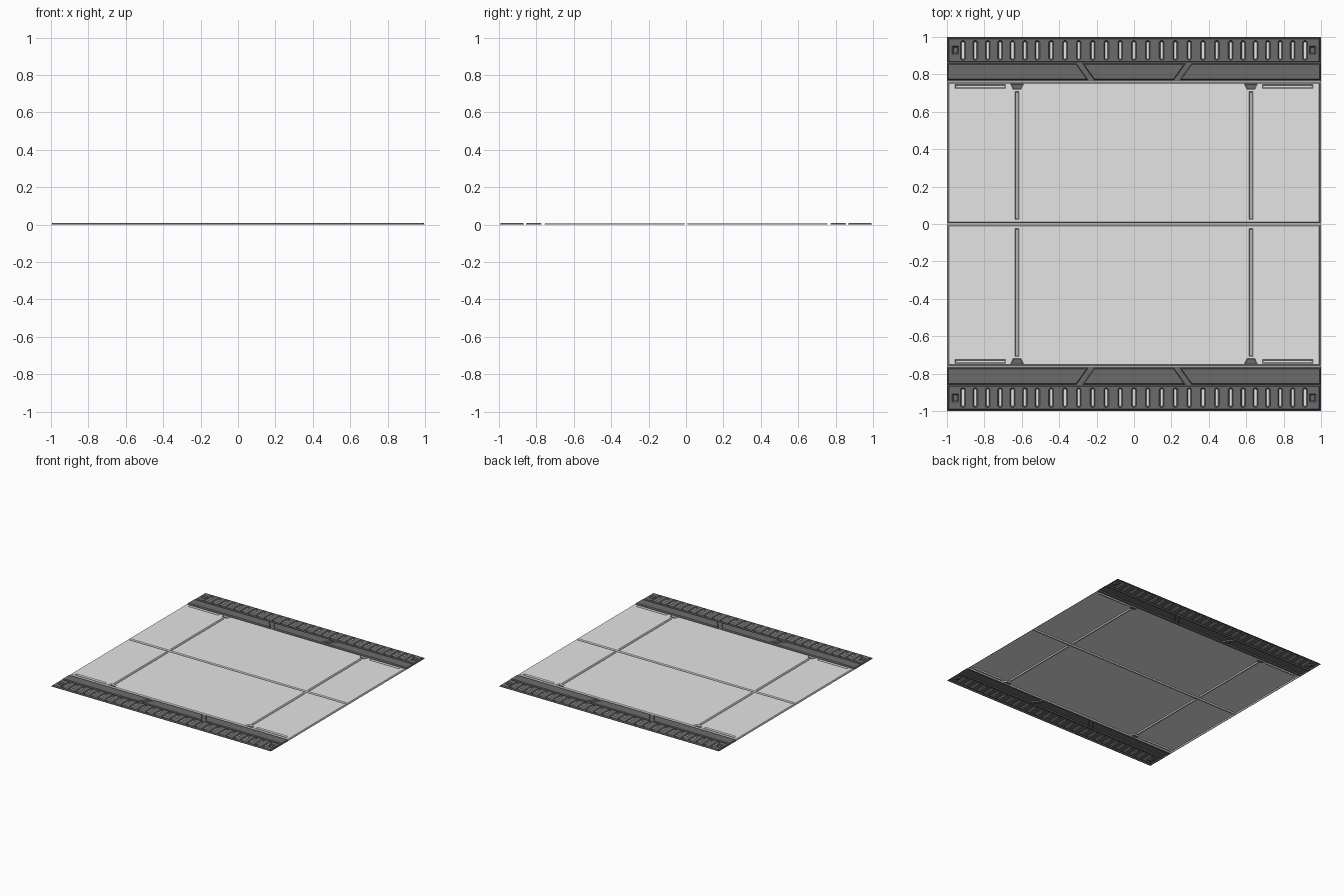
import bpy, bmesh
from mathutils import Vector

if "Cube" in bpy.data.objects:
    bpy.data.objects.remove(bpy.data.objects["Cube"])

H = 0.009         # panel height


def material(name, v):
    m = bpy.data.materials.new(name)
    m.diffuse_color = (v, v, v, 1)
    m.use_nodes = True
    m.node_tree.nodes["Principled BSDF"].inputs["Base Color"].default_value = m.diffuse_color
    return m


MATS = [material("light_grey", 0.78), material("dark_grey", 0.148)]
LIGHT, DARK = range(2)


def inset(pts, d):
    """Offset a convex counter-clockwise outline inwards by d."""
    out, n = [], len(pts)
    for i in range(n):
        p = Vector(pts[i])
        a = (p - Vector(pts[i - 1])).normalized()
        b = (Vector(pts[(i + 1) % n]) - p).normalized()
        na, nb = Vector((-a.y, a.x)), Vector((-b.y, b.x))
        out.append(tuple(p + (na + nb) * d / (1 + na.dot(nb))))
    return out


def rect(x0, x1, y0, y1, c=0.0):
    if c == 0:
        return [(x0, y0), (x1, y0), (x1, y1), (x0, y1)]
    return [(x0 + c, y0), (x1 - c, y0), (x1, y0 + c), (x1, y1 - c),
            (x1 - c, y1), (x0 + c, y1), (x0, y1 - c), (x0, y0 + c)]


def finish(name, bm):
    for f in bm.faces:
        f.normal_update()
        if f.normal.z < 0:
            f.normal_flip()
    me = bpy.data.meshes.new(name)
    bm.to_mesh(me)
    bm.free()
    for m in MATS:
        me.materials.append(m)
    ob = bpy.data.objects.new(name, me)
    bpy.context.collection.objects.link(ob)
    mod = ob.modifiers.new("mirror_y", 'MIRROR')
    mod.use_axis = (False, True, False)
    return ob


def ring(bm, pts, z):
    return [bm.verts.new((x, y, z)) for x, y in pts]


def skirt(bm, a, b, colour):
    n = len(a)
    for i in range(n):
        j = (i + 1) % n
        bm.faces.new((a[i], a[j], b[j], b[i])).material_index = colour


def panel(name, outline, colour, flat, bevel, recesses=()):
    """Raised plate with a flat rim, sloped walls and recessed slots."""
    bm = bmesh.new()
    top = ring(bm, inset(outline, bevel), H)
    foot = ring(bm, inset(outline, flat), 0)
    rim = ring(bm, outline, 0)
    loops, floors = [top], []
    for pts, wall, col in recesses:
        loops.append(ring(bm, pts, H))
        floors.append((loops[-1], ring(bm, inset(pts, wall), 0), col))
    edges = [bm.edges.new((l[i - 1], l[i])) for l in loops for i in range(len(l))]
    if recesses:
        bmesh.ops.triangle_fill(bm, edges=edges, use_beauty=True, use_dissolve=False,
                                normal=(0, 0, 1))
    else:
        bm.faces.new(top)
    for f in bm.faces:
        f.material_index = colour
    skirt(bm, rim, foot, colour)
    skirt(bm, foot, top, colour)
    for up, dn, col in floors:
        skirt(bm, up, dn, colour)
        bm.faces.new(dn).material_index = col
    return finish(name, bm)


def floor(name, polys, colour):
    bm = bmesh.new()
    for p in polys:
        bm.faces.new(ring(bm, p, 0)).material_index = colour
    return finish(name, bm)


# main light floor panels with seams, edge slots and corner tabs
rec = []
for s in (-1, 1):
    x = s * 0.625
    rec.append((rect(x - 0.01, x + 0.01, 0.024, 0.708), 0.005, LIGHT))
    a, b = sorted((s * 0.958, s * 0.686))
    rec.append((rect(a, b, 0.725, 0.746), 0.005, LIGHT))
    rec.append(([(x - 0.021, 0.718), (x + 0.021, 0.718),
                 (x + 0.036, 0.75), (x - 0.036, 0.75)], 0.004, DARK))
panel("floor_panel", rect(-1, 1, 0, 0.762), LIGHT, 0.006, 0.010, rec)

# dark band split by diagonal joints
Y0, Y1 = 0.768, 0.86
panel("band_centre", [(-0.215, Y0), (0.215, Y0), (0.28, Y1), (-0.28, Y1)], DARK, 0.003, 0.007)
panel("band_left", [(-1, Y0), (-0.24, Y0), (-0.306, Y1), (-1, Y1)], DARK, 0.003, 0.007)
panel("band_right", [(0.24, Y0), (1, Y0), (1, Y1), (0.306, Y1)], DARK, 0.003, 0.007)

# outer grille strip with slots and corner bolts
rec = []
half = [i * 0.0738 for i in range(8)] + [0.517 + i * 0.0662 for i in range(1, 7)]
for x in sorted([-v for v in half[1:]] + half):
    rec.append((rect(x - 0.013, x + 0.013, 0.877, 0.98, 0.007), 0.006, LIGHT))
for s in (-1, 1):
    x = s * 0.955
    rec.append((rect(x - 0.018, x + 0.018, 0.908, 0.952), 0.007, DARK))
panel("grille_strip", rect(-1, 1, Y1, 1.0), DARK, 0.006, 0.010, rec)

# groove floors between the plates
floor("band_groove", [rect(-1, 1, 0.762, Y0),
                      [(-0.24, Y0), (-0.215, Y0), (-0.28, Y1), (-0.306, Y1)],
                      [(0.215, Y0), (0.24, Y0), (0.306, Y1), (0.28, Y1)]], DARK)
